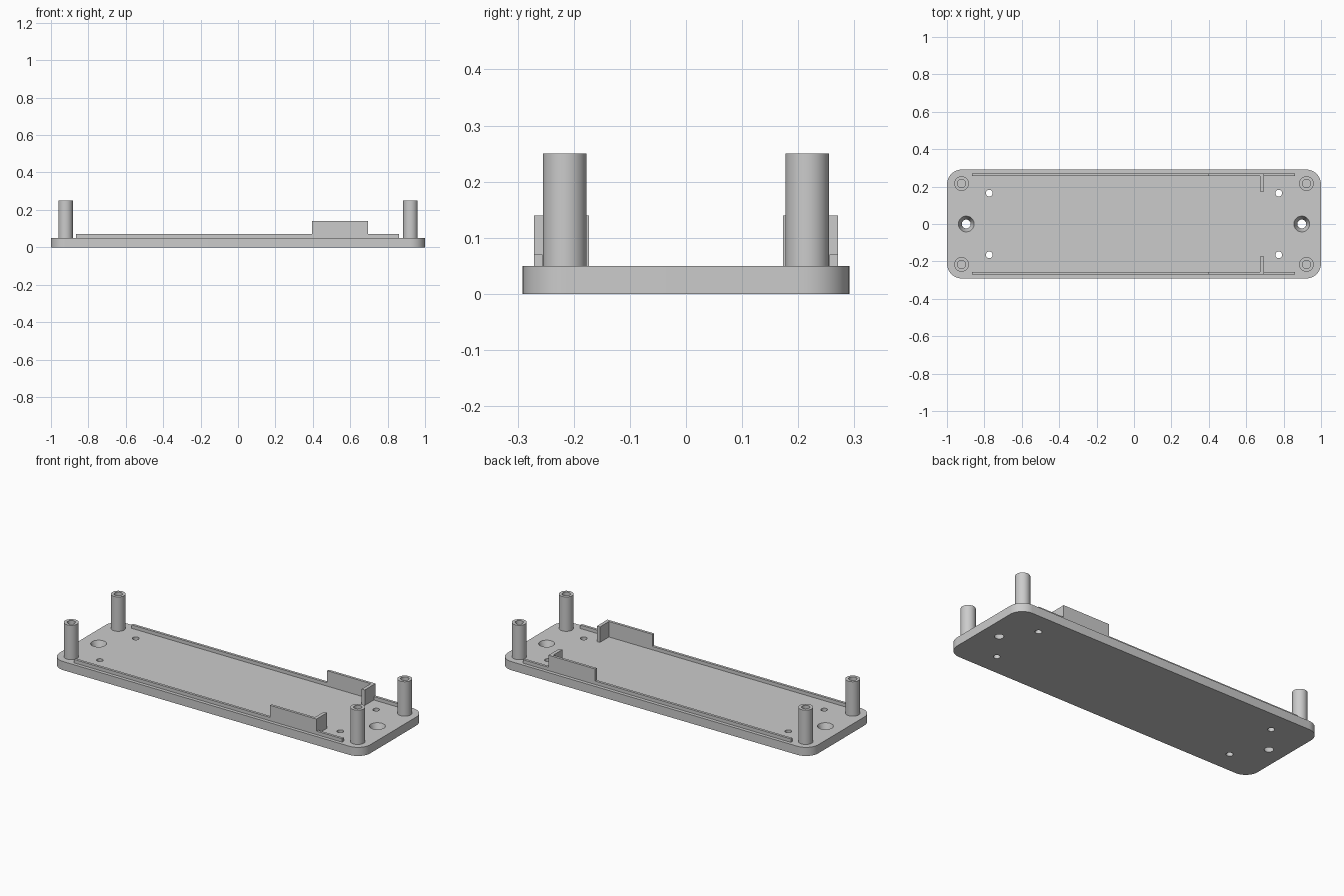
import bpy, bmesh, math
from mathutils import Vector, Matrix

if "Cube" in bpy.data.objects:
    bpy.data.objects.remove(bpy.data.objects["Cube"])

BASE_TOP = 0.05
SEGMENTS = 48

grey = bpy.data.materials.new("plain grey")
grey.use_nodes = True
grey.diffuse_color = (0.6, 0.6, 0.6, 1)
grey.node_tree.nodes["Principled BSDF"].inputs["Base Color"].default_value = grey.diffuse_color


def finish(name, bm):
    """Turn a bmesh into a named grey object."""
    bmesh.ops.recalc_face_normals(bm, faces=bm.faces)
    mesh = bpy.data.meshes.new(name)
    bm.to_mesh(mesh)
    bm.free()
    mesh.materials.append(grey)
    obj = bpy.data.objects.new(name, mesh)
    bpy.context.collection.objects.link(obj)
    return obj


def smooth(obj):
    bpy.ops.object.select_all(action='DESELECT')
    obj.select_set(True)
    bpy.context.view_layer.objects.active = obj
    bpy.ops.object.shade_smooth_by_angle(angle=math.radians(30))


def box(bm, low, high):
    low, high = Vector(low), Vector(high)
    matrix = Matrix.Translation((low + high) / 2) @ Matrix.Diagonal((*(high - low), 1))
    return bmesh.ops.create_cube(bm, size=1, matrix=matrix)


def lathe(name, profile, x, y):
    """Spin a closed (radius, height) profile about a vertical axis."""
    bm = bmesh.new()
    verts = [bm.verts.new((r, 0, z)) for r, z in profile]
    edges = [bm.edges.new(pair) for pair in zip(verts, verts[1:])]
    bmesh.ops.spin(bm, geom=verts + edges, cent=(0, 0, 0), axis=(0, 0, 1),
                   angle=math.tau, steps=SEGMENTS)
    bmesh.ops.remove_doubles(bm, verts=bm.verts, dist=1e-5)
    bmesh.ops.translate(bm, verts=bm.verts, vec=(x, y, 0))
    return finish(name, bm)


# Base plate with rounded corners
bm = bmesh.new()
box(bm, (-1, -0.291, 0), (1, 0.291, BASE_TOP))
upright = [e for e in bm.edges if abs(e.verts[0].co.z - e.verts[1].co.z) > 0.01]
bmesh.ops.bevel(bm, geom=upright, offset=0.08, offset_type='OFFSET',
                segments=12, profile=0.5, affect='EDGES')
base = finish("base_plate", bm)

# Cutters: four pin holes and two tapered screw holes
cutters = bmesh.new()


def add_cutter(x, y, r_bottom, r_top, z_low, z_high):
    bmesh.ops.create_cone(cutters, cap_ends=True, segments=SEGMENTS,
                          radius1=r_bottom, radius2=r_top, depth=z_high - z_low,
                          matrix=Matrix.Translation((x, y, (z_low + z_high) / 2)))


for sx in (-1, 1):
    add_cutter(sx * 0.897, 0, 0.02, 0.046, -0.01, 0.06)
    for sy in (-1, 1):
        add_cutter(sx * 0.774, sy * 0.165, 0.018, 0.018, -0.02, 0.07)
cutter = finish("hole_cutters", cutters)
cutter.hide_render = True

# Cut the holes and keep only the result
cut = base.modifiers.new("holes", 'BOOLEAN')
cut.operation = 'DIFFERENCE'
cut.solver = 'EXACT'
cut.object = cutter
bpy.context.view_layer.objects.active = base
bpy.ops.object.modifier_apply(modifier=cut.name)
bpy.data.objects.remove(cutter)
smooth(base)

# Hollow corner posts
post_profile = [(0, BASE_TOP), (0.022, BASE_TOP), (0.022, 0.25),
                (0.039, 0.25), (0.039, BASE_TOP - 0.005)]
for sx, side in ((-1, "right"), (1, "left")):
    for sy, end in ((-1, "front"), (1, "back")):
        smooth(lathe(f"{end}_{side}_post", post_profile, sx * 0.922, sy * 0.216))

# Long rails with a raised wall section and an inward tab
rail_profile = [(-0.865, BASE_TOP), (0.86, BASE_TOP), (0.86, 0.07), (0.695, 0.07),
                (0.695, 0.14), (0.395, 0.14), (0.395, 0.07), (-0.865, 0.07)]
for sy, end in ((-1, "front"), (1, "back")):
    bm = bmesh.new()
    face = bm.faces.new([bm.verts.new((x, sy * 0.256, z)) for x, z in rail_profile])
    grown = bmesh.ops.extrude_face_region(bm, geom=[face], use_keep_orig=True)
    moved = [v for v in grown["geom"] if isinstance(v, bmesh.types.BMVert)]
    bmesh.ops.translate(bm, verts=moved, vec=(0, sy * 0.015, 0))
    finish(f"{end}_rail", bm)

    bm = bmesh.new()
    ys = sorted((sy * 0.173, sy * 0.256))
    box(bm, (0.675, ys[0], BASE_TOP), (0.695, ys[1], 0.14))
    finish(f"{end}_wall_tab", bm)
